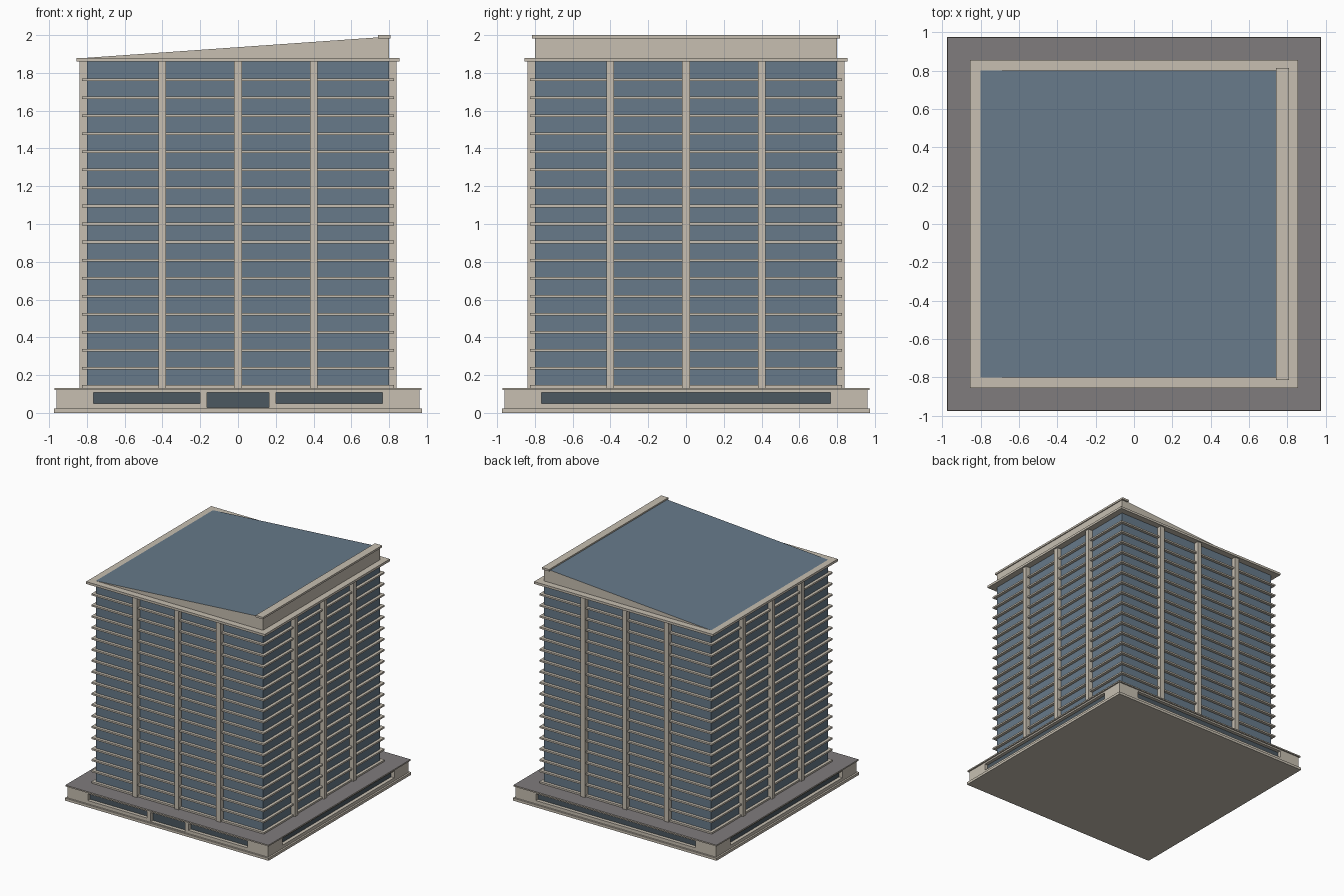
import bpy
import bmesh
from mathutils import Matrix, Vector

cube = bpy.data.objects.get("Cube")
if cube:
    bpy.data.objects.remove(cube, do_unlink=True)


def material(name, rgb):
    m = bpy.data.materials.new(name)
    m.use_nodes = True
    m.diffuse_color = (*rgb, 1)
    m.node_tree.nodes["Principled BSDF"].inputs["Base Color"].default_value = (*rgb, 1)
    return m


STONE = material("cream stone", (0.57, 0.52, 0.44))
GLASS = material("blue glass", (0.136, 0.195, 0.255))
DARK = material("dark lobby glass", (0.072, 0.098, 0.12))
PAVING = material("grey terrace", (0.215, 0.2, 0.205))


def finish(name, bm, *mats):
    mesh = bpy.data.meshes.new(name)
    bmesh.ops.recalc_face_normals(bm, faces=bm.faces)
    bm.to_mesh(mesh)
    bm.free()
    for m in mats:
        mesh.materials.append(m)
    obj = bpy.data.objects.new(name, mesh)
    bpy.context.collection.objects.link(obj)
    return obj


def add_box(bm, lo, hi, turn=0):
    """Box between two corners, turned by quarter turns about z."""
    lo, hi = Vector(lo), Vector(hi)
    mat = (Matrix.Rotation(turn * 1.5707963, 4, "Z")
           @ Matrix.Translation((lo + hi) / 2)
           @ Matrix.Diagonal((*(hi - lo), 1)))
    bmesh.ops.create_cube(bm, size=1, matrix=mat)


def slab(name, half, z0, z1, mat):
    bm = bmesh.new()
    add_box(bm, (-half, -half, z0), (half, half, z1))
    return finish(name, bm, mat)


# Podium: base, lobby glass, walls around openings, terrace roof
BASE_TOP, WALL_TOP, TERRACE = 0.022, 0.122, 0.133
WALL, REVEAL = 0.96, 0.93
slab("podium_base", 0.975, 0, BASE_TOP, STONE)
slab("lobby_glass", REVEAL, BASE_TOP, WALL_TOP, DARK)

SILL, HEAD = 0.05, 0.108
strip = [(-0.765, 0.765, SILL)]
entrance = [(-0.765, -0.2, SILL), (-0.163, 0.163, 0.028), (0.2, 0.765, SILL)]
bm = bmesh.new()
for turn in range(4):
    openings = entrance if turn == 0 else strip
    add_box(bm, (-WALL, -WALL, HEAD), (REVEAL, -REVEAL, WALL_TOP), turn)
    x = -WALL
    for left, right, sill in openings:
        add_box(bm, (x, -WALL, BASE_TOP), (left, -REVEAL, HEAD), turn)
        add_box(bm, (left, -WALL, BASE_TOP), (right, -REVEAL, sill), turn)
        x = right
    add_box(bm, (x, -WALL, BASE_TOP), (REVEAL, -REVEAL, HEAD), turn)
finish("podium_walls", bm, STONE)

terrace = slab("podium_roof", 0.972, WALL_TOP, TERRACE, STONE)
terrace.data.materials.append(PAVING)
for p in terrace.data.polygons:
    p.material_index = int(p.normal.z > 0.5)

# Tower: glass core, floor ledges, vertical piers
CORE, TOP, FLOORS = 0.8, 1.86, 18
slab("tower_glass", CORE, TERRACE, TOP, GLASS)
pitch = (TOP - 0.14) / FLOORS
for i in range(FLOORS):
    z = 0.14 + i * pitch
    slab(f"floor_ledge_{i + 1}", 0.825, z - 0.007, z + 0.007, STONE)

bm = bmesh.new()
for turn in range(4):
    for x in (-0.4, 0, 0.4):
        add_box(bm, (x - 0.02, -0.84, TERRACE), (x + 0.02, -CORE, TOP), turn)
finish("piers", bm, STONE)

# Roof: cornice, sloping glazed wedge, cap along the high edge
slab("cornice", 0.855, TOP, 1.88, STONE)
bm = bmesh.new()
profile = [(-CORE, 1.88), (CORE, 1.88), (CORE, 1.992)]
ends = [[bm.verts.new((x, y, z)) for x, z in profile] for y in (-CORE, CORE)]
for ring in ends:
    bm.faces.new(ring)
for i in range(3):
    j = (i + 1) % 3
    bm.faces.new((ends[0][i], ends[0][j], ends[1][j], ends[1][i]))
roof = finish("sloping_roof", bm, STONE, GLASS)
for p in roof.data.polygons:
    p.material_index = int(p.normal.z > 0.5)

bm = bmesh.new()
add_box(bm, (0.74, -0.815, 1.983), (0.808, 0.815, 2))
finish("roof_cap", bm, STONE)
